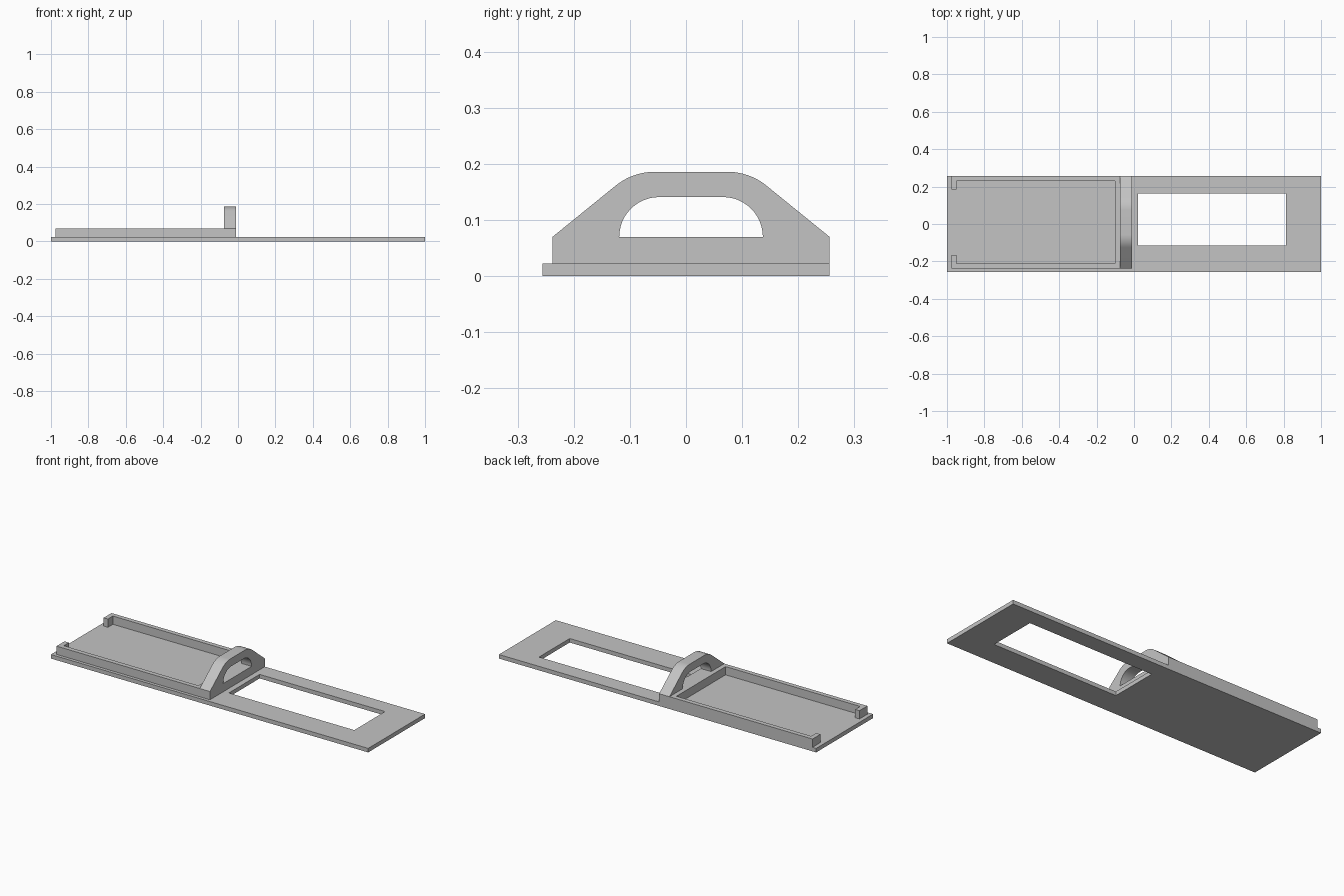
import bpy
import bmesh
from math import sin, cos, pi, radians
from mathutils import Vector

cube = bpy.data.objects.get("Cube")
if cube:
    bpy.data.objects.remove(cube, do_unlink=True)

grey = bpy.data.materials.new("plain grey")
grey.use_nodes = True
colour = (0.55, 0.55, 0.55, 1)
grey.diffuse_color = colour
grey.node_tree.nodes["Principled BSDF"].inputs["Base Color"].default_value = colour

BASE_TOP, RIM_TOP, TOP = 0.023, 0.07, 0.186
HALF_WIDTH = 0.256
MID_Y = 0.009          # the rim and handle sit slightly off centre
RIM_HALF = 0.247
FRONT_X = -0.01        # face of the handle beside the window


def rectangle(x0, x1, y0, y1, z):
    return [(x0, y0, z), (x1, y0, z), (x1, y1, z), (x0, y1, z)]


def extruded(name, outline, direction, hole=None):
    """Extrude a flat outline, optionally with one hole, into a solid."""
    bm = bmesh.new()
    if hole:
        edges = []
        for loop in (outline, hole):
            vs = [bm.verts.new(p) for p in loop]
            edges += [bm.edges.new((v, vs[i - 1])) for i, v in enumerate(vs)]
        bmesh.ops.bridge_loops(bm, edges=edges)
    else:
        bm.faces.new([bm.verts.new(p) for p in outline])
    grown = bmesh.ops.extrude_face_region(bm, geom=bm.faces[:], use_keep_orig=True)
    moved = [g for g in grown["geom"] if isinstance(g, bmesh.types.BMVert)]
    bmesh.ops.translate(bm, verts=moved, vec=Vector(direction))
    bmesh.ops.recalc_face_normals(bm, faces=bm.faces)
    mesh = bpy.data.meshes.new(name)
    bm.to_mesh(mesh)
    bm.free()
    mesh.materials.append(grey)
    obj = bpy.data.objects.new(name, mesh)
    bpy.context.collection.objects.link(obj)
    return obj


def mirrored(half):
    """Complete a half profile of (offset, height) points about the middle."""
    return half + [(-y, z) for y, z in reversed(half)]


def arc(cy, cz, radius, start, end, steps=12):
    angles = [start + (end - start) * i / steps for i in range(steps + 1)]
    return [(cy + radius * cos(a), cz + radius * sin(a)) for a in angles]


# Base plate with a rectangular window
extruded("base_plate",
         rectangle(-1, 1, -HALF_WIDTH, HALF_WIDTH, 0), (0, 0, BASE_TOP),
         hole=rectangle(0.022, 0.813, -0.114, 0.163, 0))

# Raised tray rim: three walls with small hooks at the open end
half_rim = [(FRONT_X, RIM_HALF), (-0.977, RIM_HALF), (-0.977, 0.176),
            (-0.95, 0.176), (-0.95, 0.221), (-0.101, 0.221)]
rim = half_rim + [(x, -y) for x, y in reversed(half_rim)]
extruded("tray_rim", [(x, y + MID_Y, BASE_TOP) for x, y in rim],
         (0, 0, RIM_TOP - BASE_TOP))

# Arched grip handle standing on the wide wall
outer = mirrored([(RIM_HALF, RIM_TOP)]
                 + arc(0.065, TOP - 0.11, 0.11, radians(51), pi / 2))
inner = mirrored(arc(0.057, RIM_TOP, 0.071, 0, pi / 2))
profile = outer + inner[::-1]
handle = extruded("grip_handle",
                  [(FRONT_X, y + MID_Y, z) for y, z in profile], (-0.065, 0, 0))

# Smooth the curved surfaces while keeping corners crisp
bpy.ops.object.select_all(action="DESELECT")
handle.select_set(True)
bpy.context.view_layer.objects.active = handle
bpy.ops.object.shade_smooth_by_angle(angle=radians(30))
